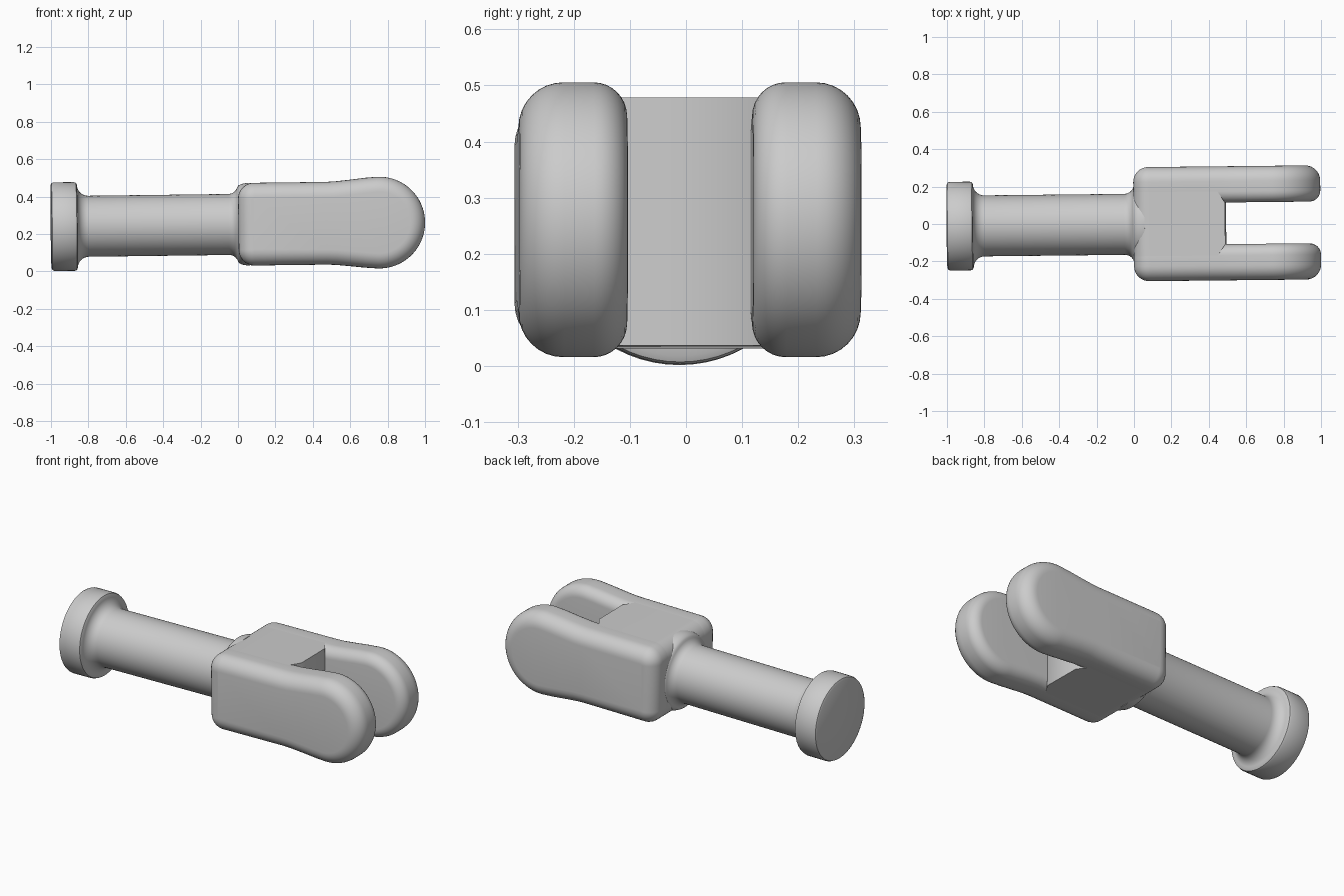
import bpy, bmesh, math
from mathutils import Matrix, Vector

cube = bpy.data.objects.get("Cube")
if cube:
    bpy.data.objects.remove(cube)

steel = bpy.data.materials.new("grey_steel")
steel.use_nodes = True
GREY = (0.6, 0.6, 0.6, 1)
steel.diffuse_color = GREY
steel.node_tree.nodes["Principled BSDF"].inputs["Base Color"].default_value = GREY

# The whole part leans very slightly off the x axis
LEAN = (Matrix.Translation((0, -0.0015, 0.251))
        @ Matrix.Rotation(0.0105, 4, 'Z') @ Matrix.Rotation(-0.0126, 4, 'Y'))

HALF_HEIGHT, HALF_WIDTH, GAP = 0.221, 0.305, 0.1115
CORNER, OUTER_R, INNER_R = 0.085, 0.08, 0.06
TIP_X, TIP_R = 0.753, 0.245


def finish(name, bm):
    bmesh.ops.remove_doubles(bm, verts=bm.verts, dist=0.001)
    bmesh.ops.recalc_face_normals(bm, faces=bm.faces)
    mesh = bpy.data.meshes.new(name)
    bm.to_mesh(mesh)
    bm.free()
    mesh.materials.append(steel)
    mesh.shade_smooth()
    mesh.set_sharp_from_angle(angle=math.radians(35))
    obj = bpy.data.objects.new(name, mesh)
    bpy.context.collection.objects.link(obj)
    obj.matrix_world = LEAN
    return obj


def arc(cx, cz, r, start, end, steps):
    angles = [math.radians(start + (end - start) * i / steps) for i in range(steps + 1)]
    return [(cx + r * math.cos(a), cz + r * math.sin(a)) for a in angles]


def bridge(bm, a, b):
    for i in range(len(a)):
        j = (i + 1) % len(a)
        bm.faces.new((a[i], a[j], b[j], b[i]))


def side_outline():
    """Side shape: rounded corners at the root, swelling into a round eye."""
    upper = arc(CORNER, HALF_HEIGHT - CORNER, CORNER, 180, 90, 10)
    upper += [(0.3, HALF_HEIGHT), (0.47, HALF_HEIGHT), (0.52, 0.223), (0.6, 0.231), (0.68, 0.24)]
    upper += arc(TIP_X, 0, TIP_R, 97, 0, 24)
    return upper + [(x, -z) for x, z in reversed(upper[:-1])]


def inset(points, d):
    result = []
    for i, p in enumerate(points):
        before, after = Vector(points[i - 1]), Vector(points[(i + 1) % len(points)])
        p = Vector(p)
        t = ((p - before).normalized() + (after - p).normalized()).normalized()
        result.append((p.x + t.y * d, p.y - t.x * d))
    return result


def prong(name, side):
    bm = bmesh.new()
    outline = side_outline()
    quarter = [math.pi / 2 * i / 8 for i in range(9)]
    rings = [(INNER_R * (1 - math.sin(a)), GAP + INNER_R * (1 - math.cos(a))) for a in quarter]
    rings += [(OUTER_R * (1 - math.cos(a)), HALF_WIDTH - OUTER_R * (1 - math.sin(a))) for a in quarter]
    loops = [[bm.verts.new((x, side * y, z)) for x, z in inset(outline, d)] for d, y in rings]
    for a, b in zip(loops, loops[1:]):
        bridge(bm, a, b)
    bm.faces.new(loops[0])
    bm.faces.new(loops[-1])
    finish(name, bm)


prong("left_fork_side", 1)
prong("right_fork_side", -1)

# Centre block between the prongs, mitred at the slot corners
bm = bmesh.new()
w = GAP + INNER_R
plan = [(0, -w), (0.45, -w), (0.49, -GAP), (0.49, GAP), (0.45, w), (0, w)]
bottom, top = [[bm.verts.new((x, y, z)) for x, y in plan] for z in (-HALF_HEIGHT, HALF_HEIGHT)]
bridge(bm, bottom, top)
bm.faces.new(bottom)
bm.faces.new(top)
root_edges = [e for e in bm.edges
              if all(v.co.x < 0.001 for v in e.verts) and e.verts[0].co.z * e.verts[1].co.z > 0
              and abs(e.verts[0].co.y - e.verts[1].co.y) > 0.1]
bmesh.ops.bevel(bm, geom=root_edges, offset=CORNER, segments=10, profile=0.5, affect='EDGES')
finish("fork_centre_block", bm)

# Turned pin: flat head, fillet, straight shaft and a flare into the fork
profile = [(-1, 0), (-1, 0.222), (-0.995, 0.232), (-0.985, 0.237),
           (-0.875, 0.237), (-0.864, 0.233), (-0.859, 0.222)]
profile += arc(-0.8, 0.222, 0.059, 180, 270, 8)[1:]
profile += arc(-0.05, 0.213, 0.05, 270, 345, 7)
profile += [(0.006, 0.209), (0.022, 0.216), (0.045, 0.22), (0.06, 0.22), (0.06, 0)]
bm = bmesh.new()
chain = [bm.verts.new((x, 0, r)) for x, r in profile]
edges = [bm.edges.new(pair) for pair in zip(chain, chain[1:])]
bmesh.ops.spin(bm, geom=chain + edges, cent=(0, 0, 0), axis=(1, 0, 0),
               angle=2 * math.pi, steps=64, use_merge=True)
finish("pin_shaft", bm)
